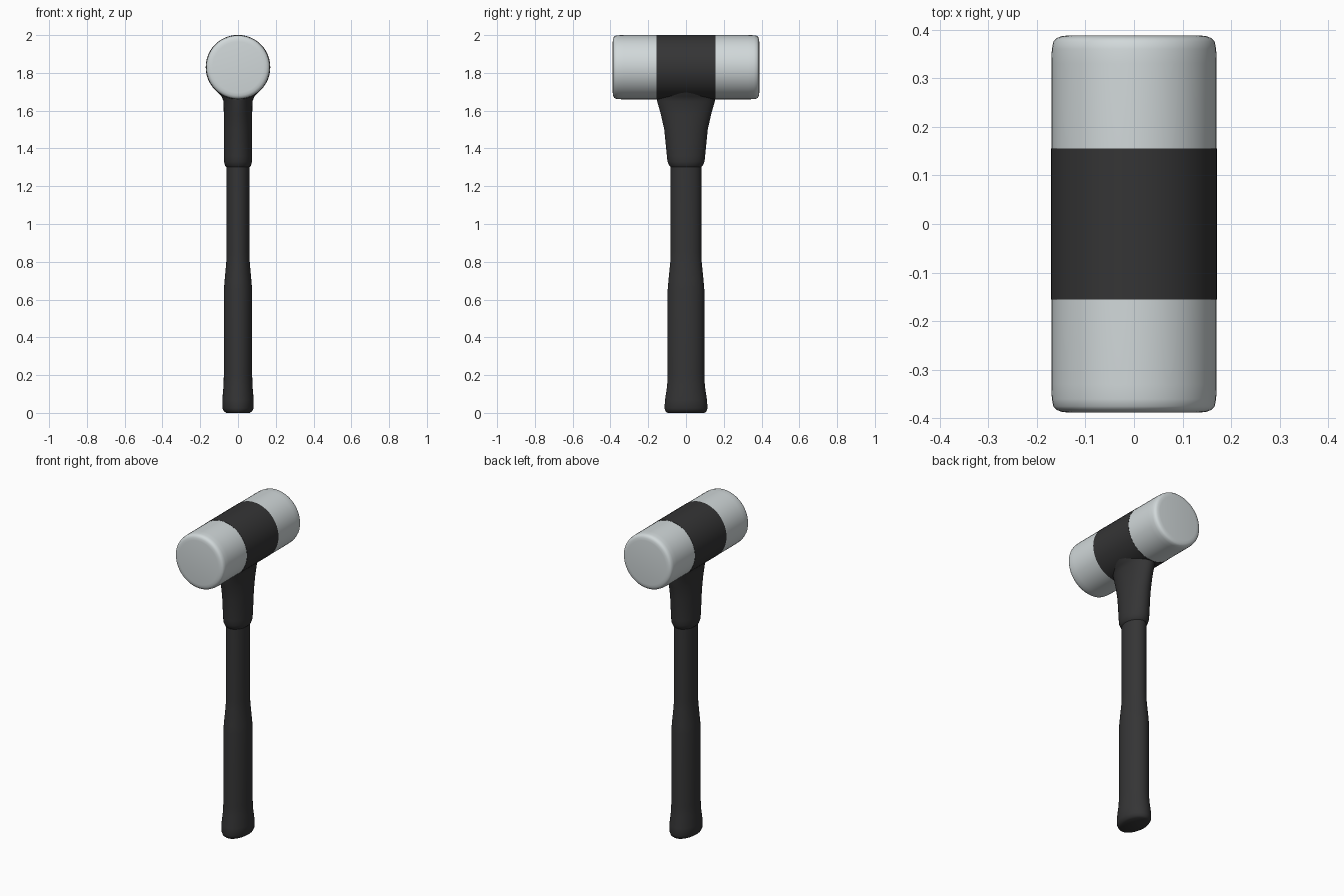
import bpy, bmesh, math

if "Cube" in bpy.data.objects:
    bpy.data.objects.remove(bpy.data.objects["Cube"])

SEG = 48
HEAD_Z = 1.83


def material(name, rgb):
    m = bpy.data.materials.new(name)
    m.diffuse_color = (*rgb, 1)
    m.use_nodes = True
    m.node_tree.nodes["Principled BSDF"].inputs["Base Color"].default_value = m.diffuse_color
    return m


BLACK = material("black_rubber", (0.035, 0.035, 0.036))
PALE = material("pale_plastic", (0.64, 0.69, 0.70))


def loft(name, rings, place, mat, cap_start, cap_end, angle):
    """Skin elliptical rings (position, radius_a, radius_b) along an axis."""
    bm = bmesh.new()
    loops = []
    for t, ra, rb in rings:
        loops.append([bm.verts.new(place(ra * math.cos(2 * math.pi * i / SEG),
                                         rb * math.sin(2 * math.pi * i / SEG), t))
                      for i in range(SEG)])
    for a, b in zip(loops, loops[1:]):
        for i in range(SEG):
            j = (i + 1) % SEG
            bm.faces.new((a[i], a[j], b[j], b[i]))
    if cap_start:
        bm.faces.new(loops[0][::-1])
    if cap_end:
        bm.faces.new(loops[-1])
    bmesh.ops.recalc_face_normals(bm, faces=bm.faces)
    me = bpy.data.meshes.new(name)
    bm.to_mesh(me)
    bm.free()
    me.materials.append(mat)
    ob = bpy.data.objects.new(name, me)
    bpy.context.collection.objects.link(ob)
    bpy.ops.object.select_all(action='DESELECT')
    ob.select_set(True)
    bpy.context.view_layer.objects.active = ob
    bpy.ops.object.shade_smooth_by_angle(angle=math.radians(angle))
    return ob


def upright(a, b, t):
    return (a, b, t)


# Handle grip: flared butt, thick grip, slimmer shaft
grip = [(0, .062, .098), (.008, .074, .108), (.025, .083, .114), (.07, .083, .111),
        (.14, .077, .100), (.20, .075, .097), (.65, .075, .097), (.70, .071, .093),
        (.80, .062, .083), (.85, .061, .081), (1.32, .061, .081)]
loft("handle", grip, upright, BLACK, True, False, 50)

# Socket: collar widening up into the head
socket = [(1.30, .060, .080), (1.308, .068, .088), (1.33, .074, .098), (1.36, .075, .101),
          (1.50, .075, .115), (1.58, .075, .133), (1.65, .077, .153), (1.675, .087, .155),
          (1.70, .110, .155), (1.74, .125, .150)]
loft("handle_socket", socket, upright, BLACK, False, False, 50)

# Head band around the middle
band = [(-.155, .168, .168), (-.155, .171, .171), (.155, .171, .171), (.155, .168, .168)]
loft("head_band", band, lambda a, b, t: (a, t, HEAD_Z + b), BLACK, False, False, 40)

# Striking faces at both ends, with rounded rims
face = [(.150, .170, .170), (.33, .170, .170), (.36, .169, .169), (.375, .166, .166),
        (.382, .160, .160), (.386, .150, .150), (.388, .135, .135)]
for label, s in (("front", -1), ("back", 1)):
    loft(label + "_striking_face", face,
         lambda a, b, t, s=s: (a, s * t, HEAD_Z + b), PALE, False, True, 60)
